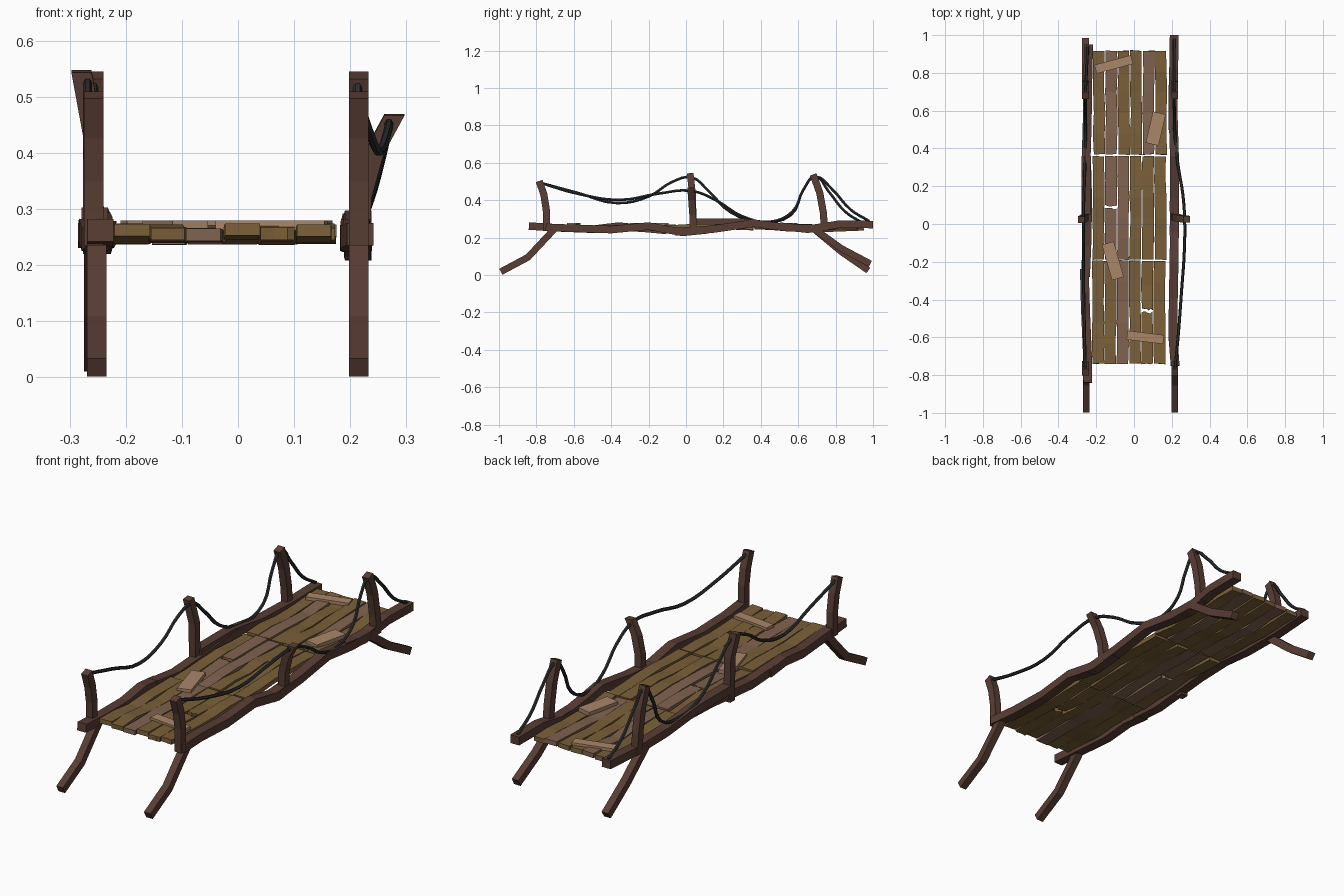
import bpy, bmesh, math, random
from mathutils import Vector, Matrix

if "Cube" in bpy.data.objects:
    bpy.data.objects.remove(bpy.data.objects["Cube"])

random.seed(7)


def material(name, rgb):
    m = bpy.data.materials.new(name)
    m.diffuse_color = (*rgb, 1)
    m.use_nodes = True
    m.node_tree.nodes["Principled BSDF"].inputs["Base Color"].default_value = m.diffuse_color
    return m


BEAM = material("dark_wood", (0.098, 0.047, 0.034))
PLANK = material("plank_wood", (0.195, 0.115, 0.04))
PINK = material("faded_wood", (0.22, 0.125, 0.08))
PATCH = material("patch_wood", (0.40, 0.24, 0.14))
ROPE = material("rope", (0.027, 0.03, 0.032))


def finish(bm, name, mat):
    bmesh.ops.recalc_face_normals(bm, faces=bm.faces)
    me = bpy.data.meshes.new(name)
    bm.to_mesh(me)
    bm.free()
    me.materials.append(mat)
    ob = bpy.data.objects.new(name, me)
    bpy.context.collection.objects.link(ob)
    return ob


def sweep(name, path, w, h, mat, cols=2, jag=(0, 0), wob=0.0):
    """Rectangular timber along a path; its width stays along x.
    cols = points across the width, jag = splintering of each end."""
    pts = [Vector(p) for p in path]
    bm = bmesh.new()
    rings = []
    for i, p in enumerate(pts):
        t0 = (p - pts[i - 1]) if i else pts[1] - p
        t1 = (pts[i + 1] - p) if i < len(pts) - 1 else t0
        t = t0.normalized() + t1.normalized()
        up = Vector((1, 0, 0)).cross(t).normalized()
        miter = 1 / max(0.6, math.cos(t0.angle(t1) / 2))
        j = jag[0] if i == 0 else jag[1] if i == len(pts) - 1 else 0
        ww = w + random.uniform(-wob, wob)
        top, bot = [], []
        for c in range(cols):
            off = Vector((ww * (c / (cols - 1) - 0.5), random.uniform(-j, j), 0))
            top.append(bm.verts.new(p + off + up * h / 2 * miter))
            bot.append(bm.verts.new(p + off - up * h / 2 * miter))
        rings.append(top + bot[::-1])
    n = 2 * cols
    for a, b in zip(rings, rings[1:]):
        for k in range(n):
            bm.faces.new((a[k], a[(k + 1) % n], b[(k + 1) % n], b[k]))
    for r in (rings[0], rings[-1]):
        for c in range(cols - 1):
            bm.faces.new((r[c], r[c + 1], r[n - 2 - c], r[n - 1 - c]))
    return finish(bm, name, mat)


# Wavy side beams, overlapping pieces on each side
beams = {
    "left_beam_front": [(-.245, -.84, .262), (-.247, -.68, .252), (-.255, -.5, .245),
                        (-.26, -.36, .262), (-.262, -.24, .25)],
    "left_beam_middle": [(-.257, -.28, .255), (-.25, -.12, .24), (-.247, .02, .25),
                         (-.247, .18, .265), (-.252, .36, .275)],
    "left_beam_back": [(-.255, .05, .282), (-.255, .3, .282), (-.248, .52, .255),
                       (-.245, .75, .25), (-.24, .95, .258)],
    "right_beam_front": [(.218, -.75, .255), (.206, -.6, .25), (.208, -.4, .243),
                         (.212, -.2, .262), (.214, -.02, .228), (.212, .12, .242)],
    "right_beam_middle": [(.212, -.06, .232), (.215, .14, .245), (.214, .36, .277),
                          (.208, .55, .252), (.208, .72, .25)],
    "right_beam_back": [(.207, .5, .262), (.205, .65, .245), (.21, .82, .272), (.213, 1.0, .27)],
}
for name, path in beams.items():
    sweep(name, path, 0.047, 0.04, BEAM)

# Bent legs and front/back posts on both sides
for side, x in (("left", -.257), ("right", .215)):
    lift = 0.035 if side == "right" else 0
    sweep(side + "_front_leg", [(x + (.005 if x < 0 else 0), y, z) for y, z in
          ((-.70, .25), (-.845, .095), (-.99, .0175))], 0.035, 0.036, BEAM)
    sweep(side + "_back_leg", [(x, y, z) for y, z in
          ((.68, .25), (.83, .125 + lift * .5), (.975 + lift * .3, .025 + lift))], 0.035, 0.036, BEAM)
    sweep(side + "_front_post", [(x, -.745, .235), (x, -.747, .35), (x, -.76, .43),
          (x, -.785, .503)], 0.035, 0.038, BEAM)
    sweep(side + "_back_post", [(x, .74, .235), (x, .735, .33), (x, .715, .44),
          (x, .68, .538)], 0.035, 0.038, BEAM)

# Middle posts leaning outward
sweep("left_middle_post", [(-.258, .04, .22), (-.258, .035, .43), (-.279, .022, .545)],
      0.036, 0.036, BEAM)
sweep("right_middle_post", [(.216, .04, .22), (.22, .036, .32), (.242, .03, .4),
      (.279, .025, .468)], 0.036, 0.036, BEAM)

# Deck planks: three rows of six, two of them snapped
pink = {(0, 2), (1, 1), (1, 2), (2, 1), (2, 4)}
broken = {(0, 4): -.46, (1, 1): .09}


def plank(name, x, y0, y1, mat, j0=.003, j1=.003):
    n = max(2, round((y1 - y0) / .11))
    path = [(x + random.uniform(-.003, .003), y0 + (y1 - y0) * i / n,
             .255 + .004 * math.sin(6 * y0 + i) + random.uniform(-.005, .005))
            for i in range(n + 1)]
    sweep(name, path, 0.061, 0.022, mat, 6 if max(j0, j1) > .004 else 2, (j0, j1), .003)


for row, (y0, y1) in enumerate(((-.74, -.194), (-.187, .36), (.368, .918))):
    for col in range(6):
        x = -.188 + .0655 * col + .003 * (row - 1)
        mat = PINK if (row, col) in pink else PLANK
        name = f"plank_{row + 1}_{col + 1}"
        if (row, col) in broken:
            b = broken[row, col]
            plank(name + "_front_half", x, y0, b - .009, mat, j1=.007)
            plank(name + "_back_half", x, b + .009, y1, mat, j0=.007)
        else:
            plank(name, x, y0, y1, mat)

# Repair boards lying on the deck
for i, (x, y, w, l, a) in enumerate(((-.107, .845, .2, .048, 15), (.115, .505, .07, .17, -13),
                                     (-.112, -.195, .065, .195, 16), (.06, -.60, .195, .048, -7))):
    bm = bmesh.new()
    m = (Matrix.Translation((x, y, .27)) @ Matrix.Rotation(math.radians(a), 4, 'Z')
         @ Matrix.Diagonal((w, l, .018, 1)))
    bmesh.ops.create_cube(bm, size=1, matrix=m)
    finish(bm, f"repair_board_{i + 1}", PATCH)

# Sagging hand ropes tied over the posts
ropes = {
    "left_rope": [(-.258, -.785, .495), (-.262, -.58, .44), (-.266, -.37, .385), (-.268, -.2, .42),
                  (-.268, -.07, .5), (-.268, .03, .522), (-.266, .12, .45), (-.262, .24, .335),
                  (-.258, .4, .285), (-.257, .56, .32), (-.257, .63, .46), (-.257, .69, .525),
                  (-.254, .76, .45), (-.25, .85, .34), (-.245, .94, .28)],
    "right_rope": [(.215, -.785, .495), (.235, -.58, .435), (.252, -.35, .402), (.266, -.15, .435),
                   (.268, .03, .45), (.258, .16, .4), (.235, .3, .315), (.218, .45, .285),
                   (.214, .57, .34), (.213, .63, .46), (.213, .69, .525), (.213, .78, .46),
                   (.213, .88, .35), (.213, .98, .288)],
}
for name, path in ropes.items():
    cu = bpy.data.curves.new(name, 'CURVE')
    cu.dimensions = '3D'
    cu.bevel_depth = 0.008
    cu.bevel_resolution = 1
    cu.resolution_u = 4
    cu.use_fill_caps = True
    sp = cu.splines.new('BEZIER')
    sp.bezier_points.add(len(path) - 1)
    for bp, p in zip(sp.bezier_points, path):
        bp.co = p
        bp.handle_left_type = bp.handle_right_type = 'AUTO'
    cu.materials.append(ROPE)
    ob = bpy.data.objects.new(name, cu)
    bpy.context.collection.objects.link(ob)
    bpy.ops.object.select_all(action='DESELECT')
    ob.select_set(True)
    bpy.context.view_layer.objects.active = ob
    bpy.ops.object.convert(target='MESH')
    bpy.ops.object.shade_smooth_by_angle()
